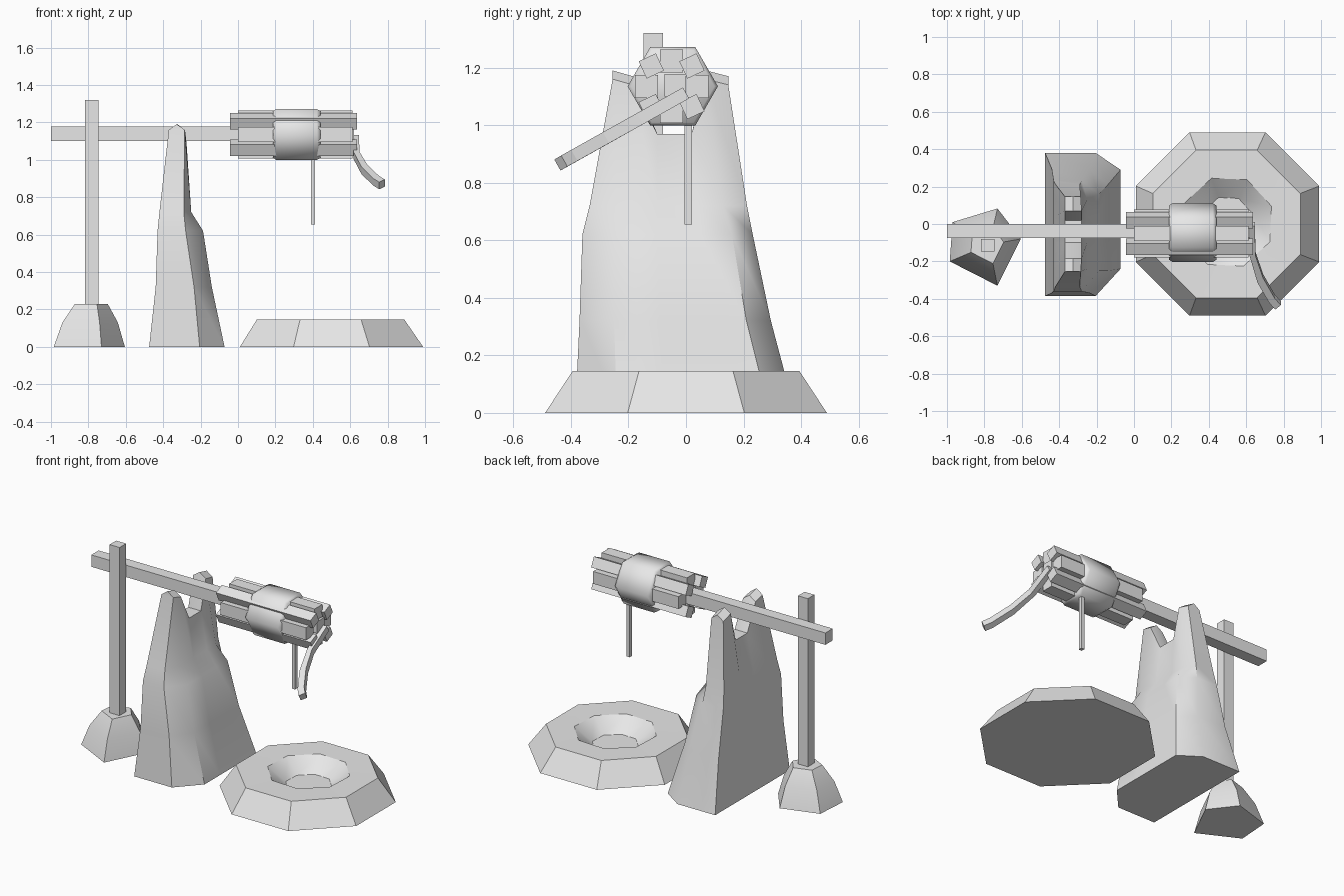
import bpy, bmesh, math
from mathutils import Vector

cube = bpy.data.objects.get("Cube")
if cube:
    bpy.data.objects.remove(cube, do_unlink=True)

grey = bpy.data.materials.new("plain_grey")
grey.use_nodes = True
COLOUR = (0.8, 0.8, 0.8, 1)
grey.diffuse_color = COLOUR
grey.node_tree.nodes["Principled BSDF"].inputs["Base Color"].default_value = COLOUR


def finish(name, bm, angle=None):
    """Turn a bmesh into a named object, smooth if an angle is given."""
    bmesh.ops.recalc_face_normals(bm, faces=bm.faces)
    mesh = bpy.data.meshes.new(name)
    bm.to_mesh(mesh)
    bm.free()
    mesh.materials.append(grey)
    ob = bpy.data.objects.new(name, mesh)
    bpy.context.collection.objects.link(ob)
    if angle:
        bpy.ops.object.select_all(action='DESELECT')
        ob.select_set(True)
        bpy.context.view_layer.objects.active = ob
        bpy.ops.object.shade_smooth_by_angle(angle=math.radians(angle))
    return ob


def skin(rings, cap_end=True):
    """Join matching rings of points into a closed skin."""
    bm = bmesh.new()
    vs = [[bm.verts.new(p) for p in ring] for ring in rings]
    n = len(vs[0])
    for a, b in zip(vs, vs[1:]):
        for i in range(n):
            j = (i + 1) % n
            bm.faces.new((a[i], a[j], b[j], b[i]))
    bm.faces.new(vs[0])
    if cap_end:
        bm.faces.new(vs[-1])
    return bm, vs


def box(name, lo, hi, roll=0):
    """Box between two corners, rolled about its own long x axis."""
    lo, hi = Vector(lo), Vector(hi)
    mid, half = (lo + hi) / 2, (hi - lo) / 2
    c, s = math.cos(roll), math.sin(roll)
    rings = []
    for sx in (-1, 1):
        ring = []
        for sy, sz in ((-1, -1), (1, -1), (1, 1), (-1, 1)):
            y, z = sy * half.y, sz * half.z
            ring.append(mid + Vector((sx * half.x, y * c - z * s, y * s + z * c)))
        rings.append(ring)
    return finish(name, skin(rings)[0])


# Octagonal pool with a sunken bowl
def octagon(cx, cy, r, z, turn=22.5):
    return [(cx + r * math.cos(math.radians(turn + 45 * i)),
             cy + r * math.sin(math.radians(turn + 45 * i)), z) for i in range(8)]


pool = [octagon(0.5, 0, 0.53, 0), octagon(0.495, 0, 0.427, 0.145),
        octagon(0.5, 0.01, 0.25, 0.143, 20), octagon(0.5, 0.01, 0.14, 0.06, 20)]
finish("pool", skin(pool)[0], 35)

# Twin-peaked rock: six stations along y on each side
rock_rows = [
    # heights, left x, right x at the ends, right x between, y stations
    ([0.0] * 6, -0.475, -0.205, -0.072, (-0.385, -0.24, -0.08, 0.1, 0.29, 0.38)),
    ([0.32] * 6, -0.44, -0.235, -0.14, (-0.37, -0.25, -0.09, 0.07, 0.21, 0.295)),
    ([0.62] * 6, -0.43, -0.28, -0.187, (-0.36, -0.25, -0.1, 0.05, 0.16, 0.232)),
    ([0.72] * 6, -0.42, -0.29, -0.25, (-0.335, -0.24, -0.1, 0.04, 0.13, 0.212)),
    ([1.16, 1.14, 0.97, 0.97, 1.16, 1.14], -0.37, -0.285, -0.28,
     (-0.255, -0.185, -0.1, 0.02, 0.07, 0.147)),
]
rings = []
for zs, left, end, mid, ys in rock_rows:
    right = [end] + [mid] * 4 + [end]
    rings.append([(left, y, z) for y, z in zip(ys, zs)] +
                 [(x, y, z) for x, y, z in reversed(list(zip(right, ys, zs)))])
bm, vs = skin(rings, cap_end=False)
# Close the top across the notch, with a raised ridge along each peak
top = vs[-1]
ridge = []
for i in range(6):
    a, b = top[i].co, top[11 - i].co
    lift = 0.0 if i in (2, 3) else 0.03
    ridge.append(bm.verts.new((a + b) / 2 + Vector((0, 0, lift))))
for i in range(5):
    bm.faces.new((top[i], top[i + 1], ridge[i + 1], ridge[i]))
    bm.faces.new((top[11 - i], ridge[i], ridge[i + 1], top[10 - i]))
bm.faces.new((top[0], ridge[0], top[11]))
bm.faces.new((top[5], top[6], ridge[5]))
finish("twin_peak_rock", bm, 40)

# Small boulder holding the post
foot = [(-0.605, -0.08), (-0.73, 0.083), (-0.97, 0.01), (-0.985, -0.2), (-0.73, -0.33)]
boulder = []
for z, k in ((0, 1), (0.13, 0.78), (0.23, 0.46)):
    boulder.append([(-0.775 + (x + 0.775) * k, -0.11 + (y + 0.11) * k, z) for x, y in foot])
finish("boulder", skin(boulder)[0], 45)

# Post and long beam
box("post", (-0.818, -0.147, 0.18), (-0.747, -0.08, 1.32))
box("beam", (-1, -0.075, 1.1), (0.62, 0, 1.177))

# Bundle of bars around the beam
CY, CZ = -0.05, 1.135
for i in range(8):
    a = math.radians(45 * i)
    diagonal = i % 2
    r = 0.1 if diagonal else 0.088
    h = 0.033 if diagonal else 0.04
    y, z = CY + r * math.cos(a), CZ + r * math.sin(a)
    x0, x1 = (-0.043, 0.635) if diagonal else (0.0, 0.612)
    box(f"bundle_bar_{i + 1}", (x0, y - h, z - h), (x1, y + h, z + h),
        math.radians(25) if diagonal else 0)

# Six-sided collar around the bundle
collar = []
for x, r in ((0.187, 0.145), (0.205, 0.157), (0.422, 0.157), (0.44, 0.145)):
    collar.append([(x, -0.046 + r * math.cos(math.radians(60 * i)),
                    CZ + r * math.sin(math.radians(60 * i))) for i in range(6)])
finish("collar", skin(collar)[0], 62)

# Hanging rod
box("hanging_rod", (0.39, -0.005, 0.655), (0.412, 0.02, 1.02))

# Curved crank handle lying in a sloping plane
across = Vector((0, -0.49, 0.87)) * 0.022
handle = []
for x, y in ((0.63, 0.0), (0.634, -0.16), (0.675, -0.29), (0.738, -0.4), (0.77, -0.435)):
    p = Vector((x, y, 1.112 + 0.56 * y))
    side = Vector((0.016, 0, 0)) if y > -0.2 else Vector((0.015, 0.012, 0.007))
    handle.append([p - side - across, p + side - across, p + side + across, p - side + across])
finish("crank_handle", skin(handle)[0])
